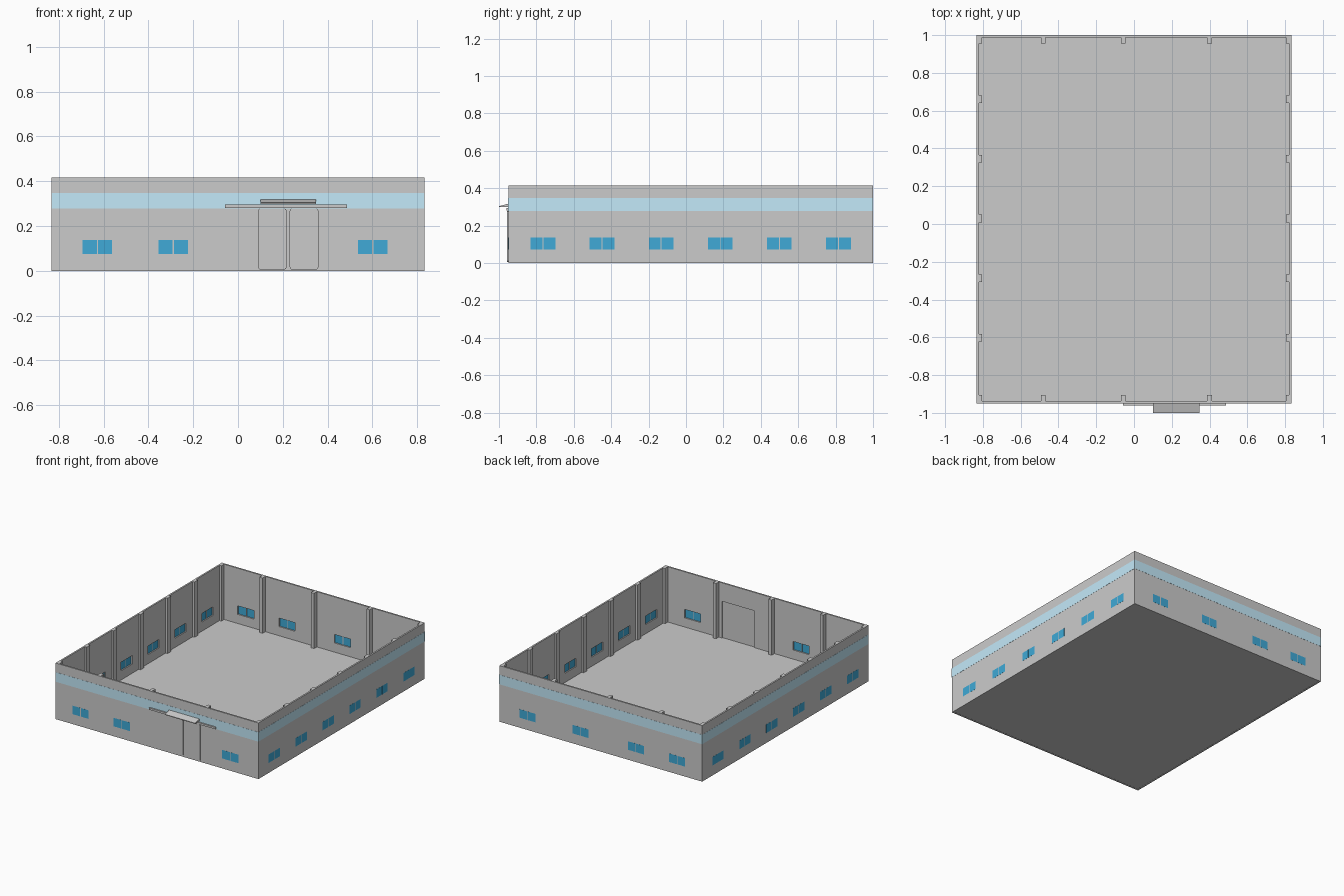
import bpy, bmesh, math
from mathutils import Matrix, Vector

if "Cube" in bpy.data.objects:
    bpy.data.objects.remove(bpy.data.objects["Cube"])

X, Y0, Y1, H, T = 0.833, -0.95, 1.0, 0.416, 0.012   # outer shell and wall thickness


def material(name, rgb):
    m = bpy.data.materials.new(name)
    m.diffuse_color = (*rgb, 1)
    m.use_nodes = True
    m.node_tree.nodes["Principled BSDF"].inputs["Base Color"].default_value = m.diffuse_color
    return m


def finish(name, bm, mat=None):
    bmesh.ops.recalc_face_normals(bm, faces=bm.faces)
    me = bpy.data.meshes.new(name)
    bm.to_mesh(me)
    bm.free()
    ob = bpy.data.objects.new(name, me)
    bpy.context.collection.objects.link(ob)
    if mat:
        me.materials.append(mat)
    return ob


def boxes(name, items, mat=None):
    """One object from boxes given as (x0, x1, y0, y1, z0, z1)."""
    bm = bmesh.new()
    for x0, x1, y0, y1, z0, z1 in items:
        c = Vector((x0 + x1, y0 + y1, z0 + z1)) / 2
        s = Matrix.Diagonal((abs(x1 - x0), abs(y1 - y0), abs(z1 - z0), 1))
        bmesh.ops.create_cube(bm, size=1, matrix=Matrix.Translation(c) @ s)
    return finish(name, bm, mat)


def prism(name, pts, direction):
    """Extruded polygon."""
    bm = bmesh.new()
    f = bm.faces.new([bm.verts.new(p) for p in pts])
    r = bmesh.ops.extrude_face_region(bm, geom=[f])
    vs = [v for v in r["geom"] if isinstance(v, bmesh.types.BMVert)]
    bmesh.ops.translate(bm, verts=vs, vec=direction)
    return finish(name, bm)


def ring(name, xo, ya, yb, t, z0, z1, mat=None):
    """Rectangular tube around the building."""
    bm = bmesh.new()
    loops = []
    for d, z in ((0, z0), (0, z1), (t, z1), (t, z0)):
        loops.append([bm.verts.new((x, y, z)) for x, y in (
            (-xo + d, ya + d), (xo - d, ya + d), (xo - d, yb - d), (-xo + d, yb - d))])
    for a in range(4):
        b = (a + 1) % 4
        for i in range(4):
            j = (i + 1) % 4
            bm.faces.new((loops[a][i], loops[a][j], loops[b][j], loops[b][i]))
    return finish(name, bm, mat)


sky = material("light_blue", (0.55, 0.82, 0.95))
glass = material("window_blue", (0.05, 0.40, 0.68))

# Window layout
front_x = [-0.628, -0.289, 0.602]
back_x = [-0.628, -0.289, 0.165, 0.602]
side_y = [-0.765 + 0.316 * i for i in range(6)]
WZ0, WZ1, HW, GAP = 0.074, 0.137, 0.066, 0.0025


def window_boxes(u0, u1, d0, d1):
    """Boxes spanning u0..u1 along every window, d0..d1 inward from the outer face."""
    out = []
    for x in front_x:
        out.append((x + u0, x + u1, Y0 + d0, Y0 + d1, WZ0, WZ1))
    for x in back_x:
        out.append((x + u0, x + u1, Y1 - d1, Y1 - d0, WZ0, WZ1))
    for y in side_y:
        out.append((X - d1, X - d0, y + u0, y + u1, WZ0, WZ1))
        out.append((-X + d0, -X + d1, y + u0, y + u1, WZ0, WZ1))
    return out


# Outer walls with window and door openings
walls = ring("walls", X, Y0, Y1, T, 0, H)
cutter = boxes("opening_cutter", window_boxes(-HW, HW, -0.02, 0.025)
               + [(0.098, 0.362, Y0 - 0.02, Y0 + 0.025, 0.006, 0.279)])
cutter.hide_render = True
mod = walls.modifiers.new("openings", 'BOOLEAN')
mod.operation, mod.solver, mod.object = 'DIFFERENCE', 'EXACT', cutter
bpy.context.view_layer.objects.active = walls
bpy.ops.object.modifier_apply(modifier=mod.name)
bpy.data.objects.remove(cutter)

# Window panes and mullions
boxes("window_panes", window_boxes(-HW, -GAP, -0.0005, 0.003)
      + window_boxes(GAP, HW, -0.0005, 0.003), glass)
boxes("window_mullions", window_boxes(-GAP, GAP, 0, 0.005))

# Coloured band around the outside
ring("wall_band", X + 0.001, Y0 - 0.001, Y1 + 0.001, 0.0012, 0.278, 0.348, sky)

# Floor
boxes("floor", [(-X + T, X - T, Y0 + T, Y1 - T, 0.001, 0.006)])

# Columns along the inside of the walls
xi, ya, yb = X - T, Y0 + T, Y1 - T
cols = []
for s in (-1, 1):
    for y in [-0.603 + 0.316 * i for i in range(5)]:
        cols.append((s * xi, s * (xi - 0.015), y - 0.02, y + 0.02, 0.006, H))
    cols.append((s * xi, s * (xi - 0.015), ya, ya + 0.033, 0.006, H))
    cols.append((s * xi, s * (xi - 0.015), yb - 0.033, yb, 0.006, H))
for x in (-0.48, -0.057, 0.40):
    cols.append((x - 0.0125, x + 0.0125, ya, ya + 0.033, 0.006, H))
    cols.append((x - 0.0125, x + 0.0125, yb - 0.033, yb, 0.006, H))
boxes("columns", cols)

# Sliding door: backing panel and two rounded leaves
boxes("door_backing", [(0.098, 0.362, Y0, Y0 + 0.004, 0.006, 0.279)])


def leaf(name, x0, x1, z0, z1, r=0.011):
    pts = []
    corners = ((x1 - r, z1 - r), (x0 + r, z1 - r), (x0 + r, z0 + r), (x1 - r, z0 + r))
    for k, (cx, cz) in enumerate(corners):
        for i in range(5):
            a = math.pi / 2 * (k + i / 4)
            pts.append((cx + r * math.cos(a), Y0, cz + r * math.sin(a)))
    prism(name, pts, (0, -0.007, 0))


leaf("door_leaf_left", 0.09, 0.217, 0.006, 0.278)
leaf("door_leaf_right", 0.231, 0.359, 0.006, 0.278)

# Door rail and sloping canopy
boxes("door_rail", [(-0.058, 0.487, Y0 - 0.011, Y0, 0.281, 0.295)])
prism("door_canopy", [(0.10, Y0, 0.318), (0.10, -1.0, 0.304),
                      (0.10, -1.0, 0.299), (0.10, Y0, 0.301)], (0.248, 0, 0))
